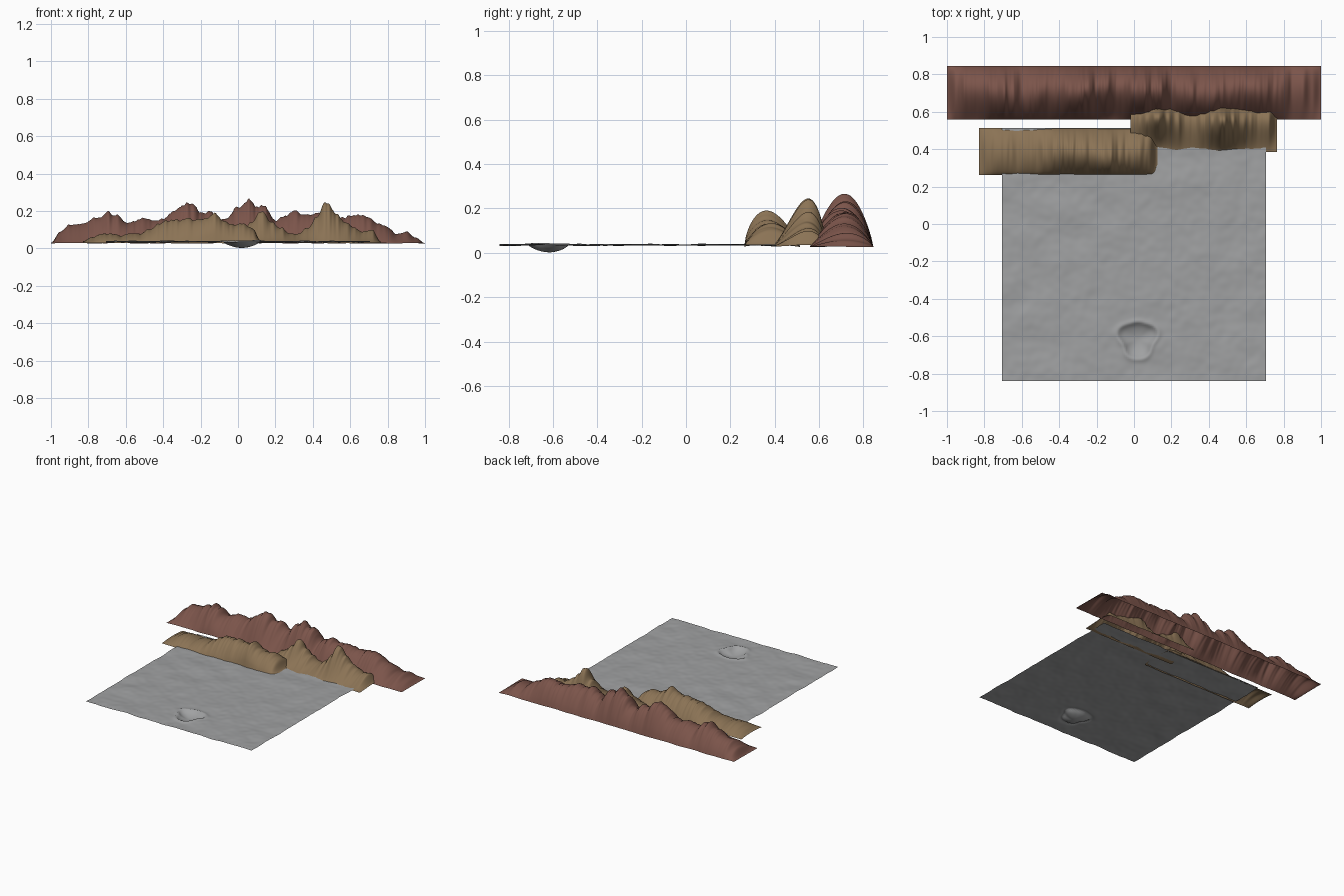
import bpy
import bmesh
import math
from mathutils import Vector, noise

cube = bpy.data.objects.get("Cube")
if cube:
    bpy.data.objects.remove(cube, do_unlink=True)


def make_material(name, srgb):
    color = [(c / 255 / 12.92 if c < 10 else ((c / 255 + 0.055) / 1.055) ** 2.4) for c in srgb] + [1]
    mat = bpy.data.materials.new(name)
    mat.use_nodes = True
    mat.diffuse_color = color
    mat.node_tree.nodes["Principled BSDF"].inputs["Base Color"].default_value = color
    return mat


def rough(x, y, seed):
    return noise.noise(Vector((x, y, seed)))


def sheet(name, x_range, y_range, cols, rows, surface, mat):
    """Open grid surface; surface(x, v) gives the height, v runs front to back."""
    bm = bmesh.new()
    (x0, x1), (y0, y1) = x_range, y_range
    grid = []
    for j in range(rows + 1):
        v = j / rows
        y = y0 + (y1 - y0) * v
        line = []
        for i in range(cols + 1):
            x = x0 + (x1 - x0) * i / cols
            line.append(bm.verts.new((x, y, surface(x, y, v))))
        grid.append(line)
    for a, b in zip(grid, grid[1:]):
        for i in range(cols):
            bm.faces.new((a[i], a[i + 1], b[i + 1], b[i]))
    mesh = bpy.data.meshes.new(name)
    bm.to_mesh(mesh)
    bm.free()
    mesh.materials.append(mat)
    obj = bpy.data.objects.new(name, mesh)
    bpy.context.collection.objects.link(obj)
    mesh.shade_smooth()
    return obj


def ridge(name, x_range, y_range, crest, peak, seed, cols, mat):
    """Mountain ridge: crest heights (hundredths) spread evenly along x."""
    x0, x1 = x_range

    def surface(x, y, v):
        s = (x - x0) / (x1 - x0) * (len(crest) - 1)
        i = min(int(s), len(crest) - 2)
        f = s - i
        f = f * f * (3 - 2 * f)
        height = (crest[i] * (1 - f) + crest[i + 1] * f) / 100 - 0.03
        # fine gullies running down the slopes
        gullies = 0.1 * rough(x * 24, y * 3, seed) + 0.08 * rough(x * 60, y * 4, seed + 5)
        # the crest line wanders between front and back
        p = peak + 0.12 * rough(x * 4, 0, seed + 9)
        u = v ** (math.log(0.5) / math.log(p))
        dome = max(math.sin(math.pi * u), 0) ** 0.8
        return 0.028 + 0.004 * rough(x * 9, y * 3, seed + 2) + height * dome * (1 + gullies)

    return sheet(name, x_range, y_range, cols, 28, surface, mat)


def plain(x, y, v):
    z = 0.036 + 0.007 * rough(x * 7, y * 7, 1) + 0.002 * rough(x * 22, y * 22, 3)
    # crater with a low, irregular rim
    dx, dy = x - 0.02, y + 0.615
    angle = math.atan2(dy, dx)
    r = math.hypot(dx, dy) / (0.1 + 0.012 * math.sin(3 * angle) + 0.005 * math.sin(5 * angle))
    if r < 1:
        z = z * r ** 2 + 0.002 * (1 - r ** 2) + 0.002 * math.sin(5 * angle) ** 2 * r * (1 - r)
    return z + 0.006 * math.exp(-((r - 1) / 0.15) ** 2)


grey = make_material("dust grey", (160, 161, 162))
tan = make_material("sandy brown", (139, 115, 85))
rust = make_material("rust brown", (123, 84, 74))

sheet("ground", (-0.705, 0.705), (-0.84, 0.513), 140, 140, plain, grey)

# Crest heights, left to right along x
back_crest = [3, 9, 13, 13, 15, 17, 19, 18, 14, 15, 16, 15, 16, 19, 23, 24, 20, 20, 16, 17,
              22, 25, 23, 22, 15, 18, 20, 18, 19, 18, 17, 17, 17, 18, 17, 13, 12, 8, 9, 6, 3]
left_crest = [4, 6, 8, 8, 7, 8, 8, 10, 13, 15, 15, 16, 15, 16, 19, 15, 13, 13, 11, 4]
right_crest = [8, 10, 14, 20, 15, 11, 8, 8, 11, 17, 26, 20, 14, 11, 9, 10, 4]

ridge("back_ridge", (-1, 1), (0.56, 0.845), back_crest, 0.55, 11, 300, rust)
ridge("left_ridge", (-0.83, 0.125), (0.262, 0.513), left_crest, 0.47, 23, 200, tan)
ridge("right_ridge", (-0.02, 0.765), (0.385, 0.635), right_crest, 0.66, 37, 180, tan)
